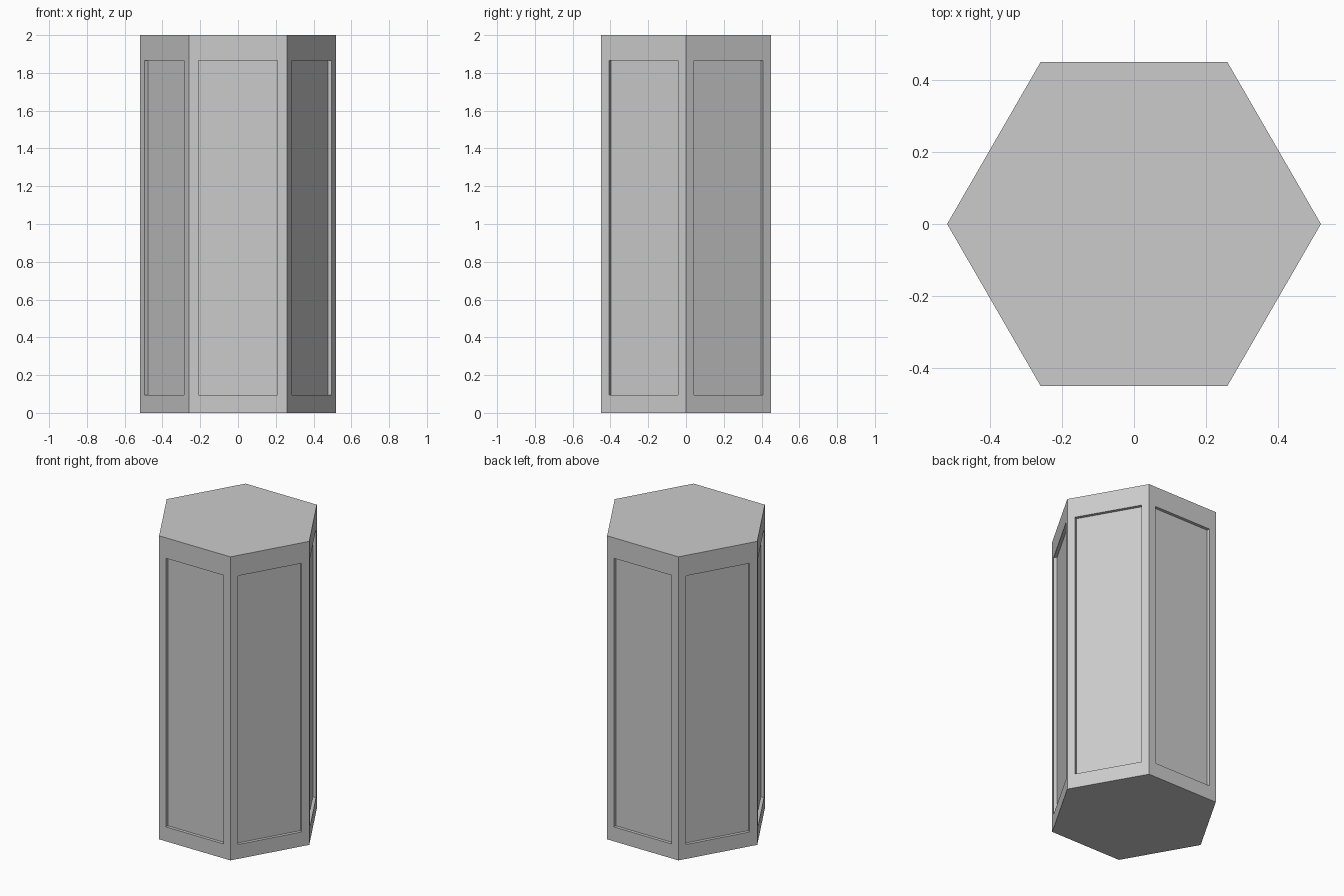
import bpy, bmesh, math
from mathutils import Vector

if "Cube" in bpy.data.objects:
    bpy.data.objects.remove(bpy.data.objects["Cube"])

APOTHEM, HEIGHT = 0.45, 2.0
R = APOTHEM / math.cos(math.pi / 6)
HALF = R / 2                      # half the width of one side
PANEL, Z0, Z1, DEPTH = 0.21, 0.095, 1.865, 0.02

bm = bmesh.new()

# Six sides, each a frame around a recessed panel
for i in range(6):
    a = math.radians(-90 + 60 * i)
    normal = Vector((math.cos(a), math.sin(a), 0))
    along = Vector((-math.sin(a), math.cos(a), 0))

    def ring(half, low, high, dist):
        return [bm.verts.new(normal * dist + along * u + Vector((0, 0, z)))
                for u, z in ((-half, low), (half, low), (half, high), (-half, high))]

    rings = [ring(HALF, 0, HEIGHT, APOTHEM),
             ring(PANEL, Z0, Z1, APOTHEM),
             ring(PANEL, Z0, Z1, APOTHEM - DEPTH)]
    for outer, inner in zip(rings, rings[1:]):
        for k in range(4):
            n = (k + 1) % 4
            bm.faces.new((outer[k], outer[n], inner[n], inner[k]))
    bm.faces.new(rings[-1])

# Flat top and bottom
for z in (0, HEIGHT):
    bm.faces.new([bm.verts.new((R * math.cos(math.radians(60 * i)),
                                R * math.sin(math.radians(60 * i)), z))
                  for i in range(6)])

bmesh.ops.remove_doubles(bm, verts=bm.verts, dist=1e-4)
bmesh.ops.recalc_face_normals(bm, faces=bm.faces)

mesh = bpy.data.meshes.new("panelled_hexagonal_column")
bm.to_mesh(mesh)
bm.free()
bpy.context.collection.objects.link(
    bpy.data.objects.new("panelled_hexagonal_column", mesh))
